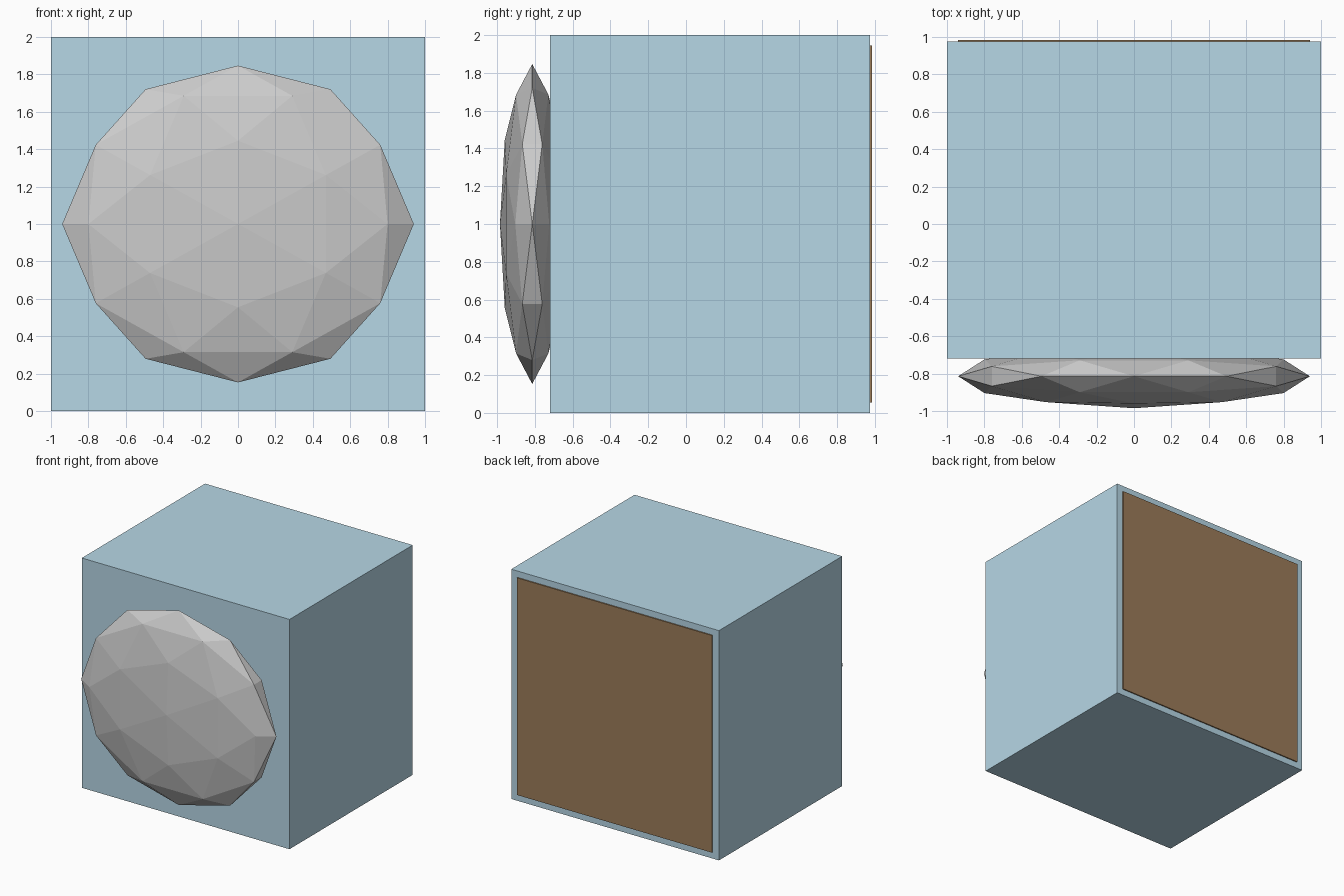
import bpy, bmesh
from mathutils import Vector

if "Cube" in bpy.data.objects:
    bpy.data.objects.remove(bpy.data.objects["Cube"])


def add_object(name, bm, color=None):
    mesh = bpy.data.meshes.new(name)
    bmesh.ops.recalc_face_normals(bm, faces=bm.faces)
    bm.to_mesh(mesh)
    bm.free()
    obj = bpy.data.objects.new(name, mesh)
    bpy.context.collection.objects.link(obj)
    if color:
        mat = bpy.data.materials.new(name + "_colour")
        mat.diffuse_color = (*color, 1)
        mat.use_nodes = True
        mat.node_tree.nodes["Principled BSDF"].inputs["Base Color"].default_value = mat.diffuse_color
        mesh.materials.append(mat)
    return obj


def box(name, lo, hi, color):
    bm = bmesh.new()
    bmesh.ops.create_cube(bm, size=1)
    lo, hi = Vector(lo), Vector(hi)
    for v in bm.verts:
        v.co = (lo + hi) / 2 + v.co * (hi - lo)
    return add_object(name, bm, color)


# Main block and the thin panel on its back
box("block", (-1, -0.72, 0), (1, 0.975, 2), (0.47, 0.68, 0.79))
box("back_panel", (-0.94, 0.97, 0.055), (0.94, 0.985, 1.945), (0.33, 0.20, 0.10))

# Faceted lens: once-subdivided icosahedron, two-fold axis facing front, squashed in y
a, b = 0.5257, 0.8507
corners = []
for s in (-1, 1):
    for t in (-1, 1):
        corners += [Vector((s * a, 0, t * b)), Vector((s * b, t * a, 0)), Vector((0, s * b, t * a))]
points = list(corners)
for i, p in enumerate(corners):
    for q in corners[i + 1:]:
        if (p - q).length < 1.1:
            points.append((p + q).normalized())
bm = bmesh.new()
for p in points:
    bm.verts.new(p)
bmesh.ops.convex_hull(bm, input=bm.verts)
for v in bm.verts:
    v.co = Vector((v.co.x * 0.94, -0.814 + v.co.y * 0.171, 1 + v.co.z * 0.847))
add_object("faceted_lens", bm)
